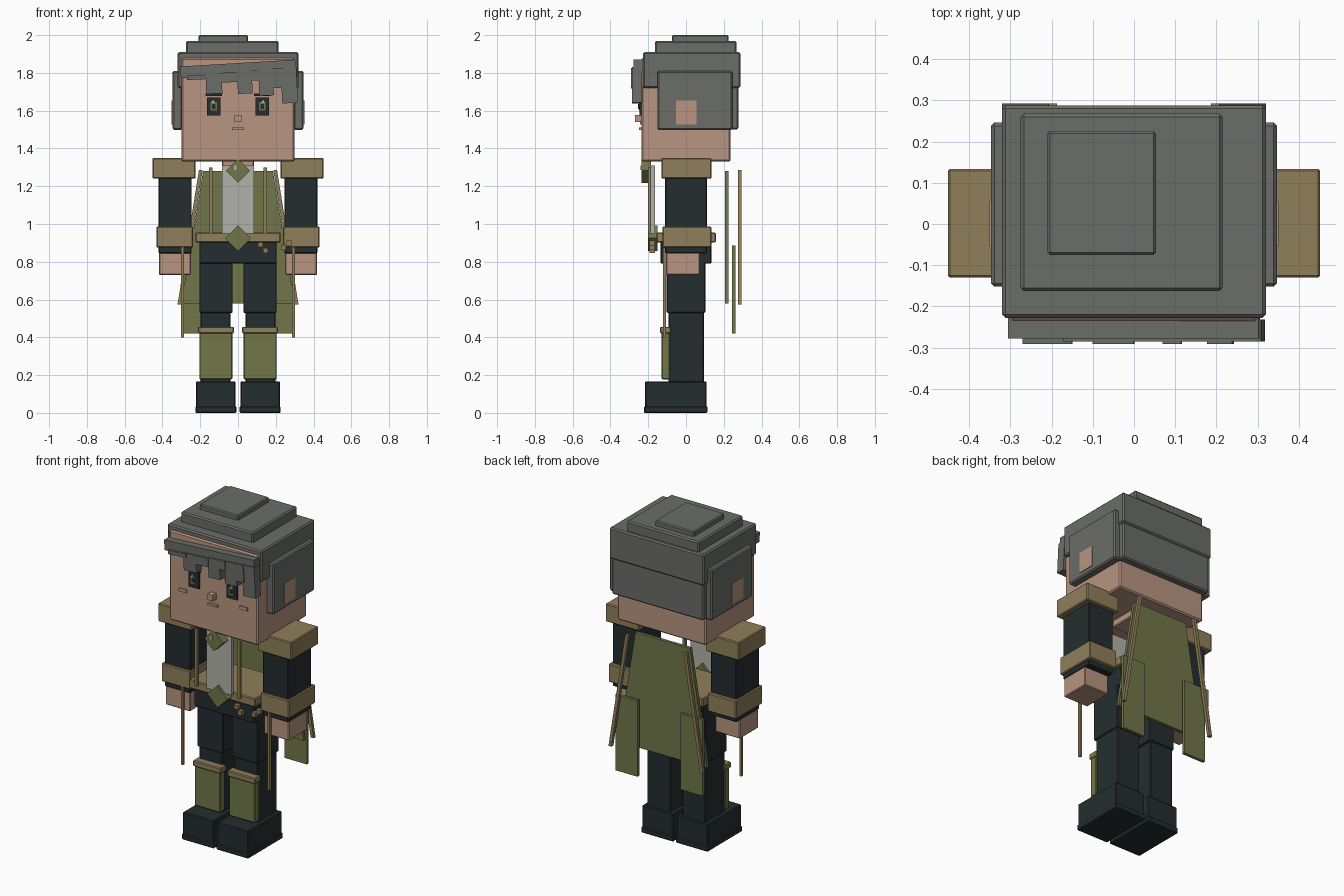
import bpy
from mathutils import Matrix, Vector

cube = bpy.data.objects.get("Cube")
if cube:
    bpy.data.objects.remove(cube, do_unlink=True)


def material(name, r, g, b):
    m = bpy.data.materials.new(name)
    m.use_nodes = True
    m.diffuse_color = (r, g, b, 1)
    for n in m.node_tree.nodes:
        if n.type == 'BSDF_PRINCIPLED':
            n.inputs["Base Color"].default_value = (r, g, b, 1)
            n.inputs["Roughness"].default_value = 0.9
    return m


HAIR = material("hair grey", 0.145, 0.153, 0.139)
SKIN = material("skin", 0.48, 0.30, 0.215)
TAN = material("tan trim", 0.28, 0.212, 0.1)
GREEN = material("olive cloth", 0.165, 0.184, 0.068)
DARK = material("dark cloth", 0.018, 0.027, 0.03)
WHITE = material("shirt white", 0.45, 0.45, 0.41)


def prism(name, mat, outline, y, bevel=0.0):
    """Extrude an x-z outline along y."""
    n = len(outline)
    verts = [(x, d, z) for d in y for x, z in outline]
    faces = [tuple(range(n)), tuple(range(2 * n - 1, n - 1, -1))]
    faces += [(i, i + n, (i + 1) % n + n, (i + 1) % n) for i in range(n)]
    mesh = bpy.data.meshes.new(name)
    mesh.from_pydata(verts, [], faces)
    mesh.materials.append(mat)
    ob = bpy.data.objects.new(name, mesh)
    bpy.context.collection.objects.link(ob)
    if bevel:
        mod = ob.modifiers.new("Soft edge", 'BEVEL')
        mod.width, mod.segments = bevel, 1
    return ob


def box(name, mat, x, y, z, bevel=0.005, tilt=0.0):
    ob = prism(name, mat, [(x[0], z[0]), (x[1], z[0]), (x[1], z[1]), (x[0], z[1])], y, bevel)
    if tilt:
        c = Vector((sum(x) / 2, 0, sum(z) / 2))
        ob.data.transform(Matrix.Translation(c) @ Matrix.Rotation(tilt, 4, 'Y') @ Matrix.Translation(-c))
    return ob


def strip(name, mat, top, bottom, w, y):
    """Slanted strip between two x-z points."""
    return prism(name, mat, [(bottom[0] - w, bottom[1]), (bottom[0] + w, bottom[1]),
                             (top[0] + w, top[1]), (top[0] - w, top[1])], y)


def diamond(name, mat, z, r, y):
    return prism(name, mat, [(0, z - r), (r, z), (0, z + r), (-r, z)], y)


def pair(fn, name, mat, x, *args, **kw):
    """Make a left part on +x and its mirrored right twin."""
    fn("left_" + name, mat, x, *args, **kw)
    fn("right_" + name, mat, (-x[1], -x[0]), *args, **kw)


# Head, neck and face
box("head", SKIN, (-0.30, 0.30), (-0.236, 0.236), (1.33, 1.88), 0.008)
box("neck", SKIN, (-0.085, 0.085), (-0.085, 0.085), (1.29, 1.335))
box("nose", SKIN, (-0.018, 0.018), (-0.27, -0.23), (1.54, 1.577), 0)
box("mouth", SKIN, (-0.032, 0.032), (-0.25, -0.23), (1.498, 1.51), 0)
pair(box, "cheek", SKIN, (0.18, 0.232), (-0.243, -0.23), (1.526, 1.546), 0)
pair(box, "eye", DARK, (0.092, 0.165), (-0.245, -0.23), (1.575, 1.67), 0)
pair(box, "iris", GREEN, (0.112, 0.145), (-0.25, -0.24), (1.60, 1.645), 0)
pair(box, "pupil", DARK, (0.12, 0.137), (-0.253, -0.248), (1.61, 1.635), 0)
pair(box, "eyebrow", DARK, (0.085, 0.172), (-0.25, -0.23), (1.678, 1.69), 0)
for n, x in (("left", 0.125), ("right", -0.14)):
    box(n + "_eye_glint", WHITE, (x, x + 0.015), (-0.256, -0.248), (1.64, 1.657), 0)

# Hair: cap, stepped crown, back and side slabs
box("hair_cap", HAIR, (-0.32, 0.32), (-0.228, 0.288), (1.72, 1.91), 0.008)
box("hair_step", HAIR, (-0.275, 0.215), (-0.163, 0.268), (1.9, 1.97), 0.008)
box("hair_crown", HAIR, (-0.21, 0.053), (-0.075, 0.226), (1.96, 2.0), 0.006)
box("back_hair", HAIR, (-0.31, 0.31), (0.0, 0.277), (1.5, 1.73), 0.008)
pair(box, "side_hair", HAIR, (0.295, 0.347), (-0.152, 0.246), (1.498, 1.81), 0.008)
pair(box, "ear", SKIN, (0.33, 0.351), (-0.053, 0.055), (1.528, 1.655), 0)

# Fringe: tilted band with uneven locks
box("fringe_band", HAIR, (-0.305, 0.305), (-0.278, -0.225), (1.79, 1.852), 0, -0.06)
locks = [(-0.27, -0.15, 1.765), (-0.17, -0.085, 1.69), (-0.1, 0.0, 1.75),
         (-0.003, 0.075, 1.69), (0.07, 0.115, 1.76), (0.11, 0.187, 1.68),
         (0.18, 0.24, 1.72), (0.23, 0.313, 1.64)]
for i, (a, b, low) in enumerate(locks):
    box(f"fringe_lock_{i + 1}", HAIR, (a, b), (-0.291 + 0.006 * (i % 2), -0.232),
        (low, 1.81 + 0.08 * a), 0, -0.05)

# Shirt front, waist and belt
box("shirt_front", WHITE, (-0.085, 0.085), (-0.185, -0.165), (0.95, 1.31), 0)
box("hips", DARK, (-0.205, 0.205), (-0.135, 0.135), (0.79, 0.95))
box("belt", TAN, (-0.225, 0.225), (-0.156, 0.158), (0.902, 0.955))
diamond("belt_gem", GREEN, 0.925, 0.068, (-0.2, -0.15))
diamond("collar_gem", GREEN, 1.282, 0.064, (-0.236, -0.185))
box("gem_glint", WHITE, (-0.022, -0.008), (-0.24, -0.23), (1.285, 1.31), 0)
for i, (x, z) in enumerate([(0.12, 0.89), (0.145, 0.86), (0.24, 0.875), (0.27, 0.9)]):
    box(f"belt_charm_{i + 1}", TAN, (x - 0.013, x + 0.013), (-0.192, -0.165), (z - 0.013, z + 0.013), 0)

# Coat: back panel, tails and trim strips
prism("coat_back", GREEN, [(-0.30, 0.58), (0.30, 0.58), (0.185, 1.28), (-0.185, 1.28)], (0.206, 0.226))
pair(box, "coat_tail", GREEN, (0.145, 0.295), (0.244, 0.262), (0.42, 0.885), 0)
for n, s in (("left", 1), ("right", -1)):
    strip(n + "_back_trim", TAN, (s * 0.197, 1.285), (s * 0.31, 0.575), 0.01, (0.274, 0.293))
pair(box, "lapel_trim", TAN, (0.136, 0.154), (-0.202, -0.185), (0.95, 1.3), 0)
pair(box, "hem_trim", TAN, (0.287, 0.301), (-0.123, -0.107), (0.4, 0.89), 0)

# Arms
pair(box, "sleeve", DARK, (0.245, 0.42), (-0.112, 0.112), (0.845, 1.33))
pair(box, "shoulder_pad", TAN, (0.225, 0.452), (-0.13, 0.134), (1.24, 1.35))
pair(box, "cuff", TAN, (0.238, 0.432), (-0.124, 0.134), (0.875, 0.987))
pair(box, "hand", SKIN, (0.25, 0.418), (-0.106, 0.075), (0.73, 0.85))

# Legs
pair(box, "thigh", DARK, (0.028, 0.205), (-0.104, 0.102), (0.53, 0.88))
pair(box, "shin", DARK, (0.04, 0.198), (-0.093, 0.095), (0.15, 0.535))
pair(box, "shin_guard", GREEN, (0.03, 0.205), (-0.13, -0.085), (0.178, 0.43))
pair(box, "shin_band", TAN, (0.022, 0.211), (-0.137, -0.08), (0.42, 0.456))
pair(box, "boot", DARK, (0.013, 0.222), (-0.218, 0.108), (0.01, 0.167))
pair(box, "boot_sole", DARK, (0.008, 0.226), (-0.223, 0.113), (0, 0.035))

# Consistent outward normals
import bmesh
for ob in bpy.context.scene.objects:
    if ob.type == 'MESH':
        bm = bmesh.new()
        bm.from_mesh(ob.data)
        bmesh.ops.recalc_face_normals(bm, faces=bm.faces)
        bm.to_mesh(ob.data)
        bm.free()
